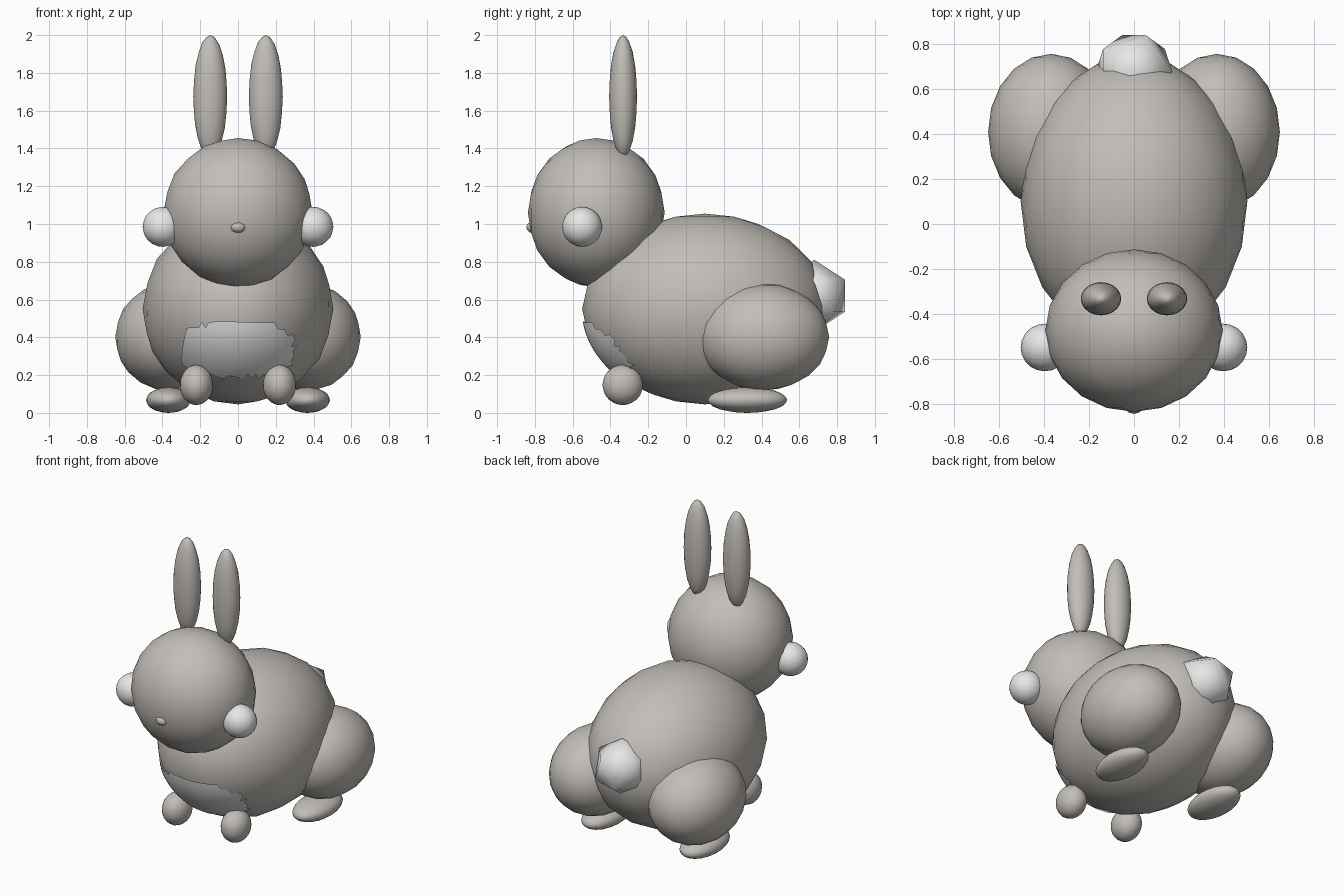
import bpy
import bmesh
from mathutils import Vector

if "Cube" in bpy.data.objects:
    bpy.data.objects.remove(bpy.data.objects["Cube"])


def material(name, rgb):
    m = bpy.data.materials.new(name)
    m.diffuse_color = (*rgb, 1.0)
    m.use_nodes = True
    m.node_tree.nodes["Principled BSDF"].inputs["Base Color"].default_value = m.diffuse_color
    return m


FUR = material("warm grey fur", (0.54, 0.51, 0.475))
WHITE = material("white fur", (0.80, 0.80, 0.80))


def ellipsoid(name, centre, radii, mat, detail=3):
    """Smooth icosphere stretched to three radii."""
    bm = bmesh.new()
    bmesh.ops.create_icosphere(bm, subdivisions=detail, radius=1.0)
    for v in bm.verts:
        v.co = Vector(v.co[i] * radii[i] for i in range(3))
    for f in bm.faces:
        f.smooth = True
    mesh = bpy.data.meshes.new(name)
    bm.to_mesh(mesh)
    bm.free()
    mesh.materials.append(mat)
    ob = bpy.data.objects.new(name, mesh)
    ob.location = centre
    bpy.context.collection.objects.link(ob)
    return ob


def pair(name, centre, radii, mat, detail=3):
    """Left and right copies of a part."""
    for side, s in (("right", 1), ("left", -1)):
        ellipsoid(f"{side}_{name}", (s * centre[0], centre[1], centre[2]), radii, mat, detail)


# Torso and head
BODY_C, BODY_R = (0, 0.10, 0.55), (0.505, 0.65, 0.505)
ellipsoid("body", BODY_C, BODY_R, FUR)
ellipsoid("head", (0, -0.475, 1.06), (0.395, 0.362, 0.395), FUR)
ellipsoid("nose", (0, -0.812, 0.982), (0.042, 0.034, 0.03), FUR, 2)

# Ears and cheeks
pair("ear", (0.147, -0.333, 1.675), (0.09, 0.074, 0.325), FUR)
pair("cheek", (0.397, -0.55, 0.985), (0.108, 0.106, 0.106), WHITE)

# Legs
pair("haunch", (0.37, 0.41, 0.402), (0.28, 0.348, 0.283), FUR)
pair("hind_foot", (0.368, 0.325, 0.068), (0.119, 0.211, 0.068), FUR)
pair("front_paw", (0.22, -0.335, 0.148), (0.088, 0.107, 0.107), FUR)

# Faceted tail
ellipsoid("tail", (0, 0.68, 0.62), (0.19, 0.19, 0.19), WHITE, 1)

# Chest patch: thin shell over the body, trimmed to a rounded outline
patch = ellipsoid("chest_patch", BODY_C, [r * 1.004 for r in BODY_R], WHITE, 5)
bm = bmesh.new()
bm.from_mesh(patch.data)
outside = []
for f in bm.faces:
    c = f.calc_center_median() + Vector(BODY_C)
    if c.y > -0.1 or abs(c.x / 0.30) ** 3 + abs((c.z - 0.335) / 0.145) ** 3 > 1:
        outside.append(f)
bmesh.ops.delete(bm, geom=outside, context='FACES')
bm.to_mesh(patch.data)
bm.free()
